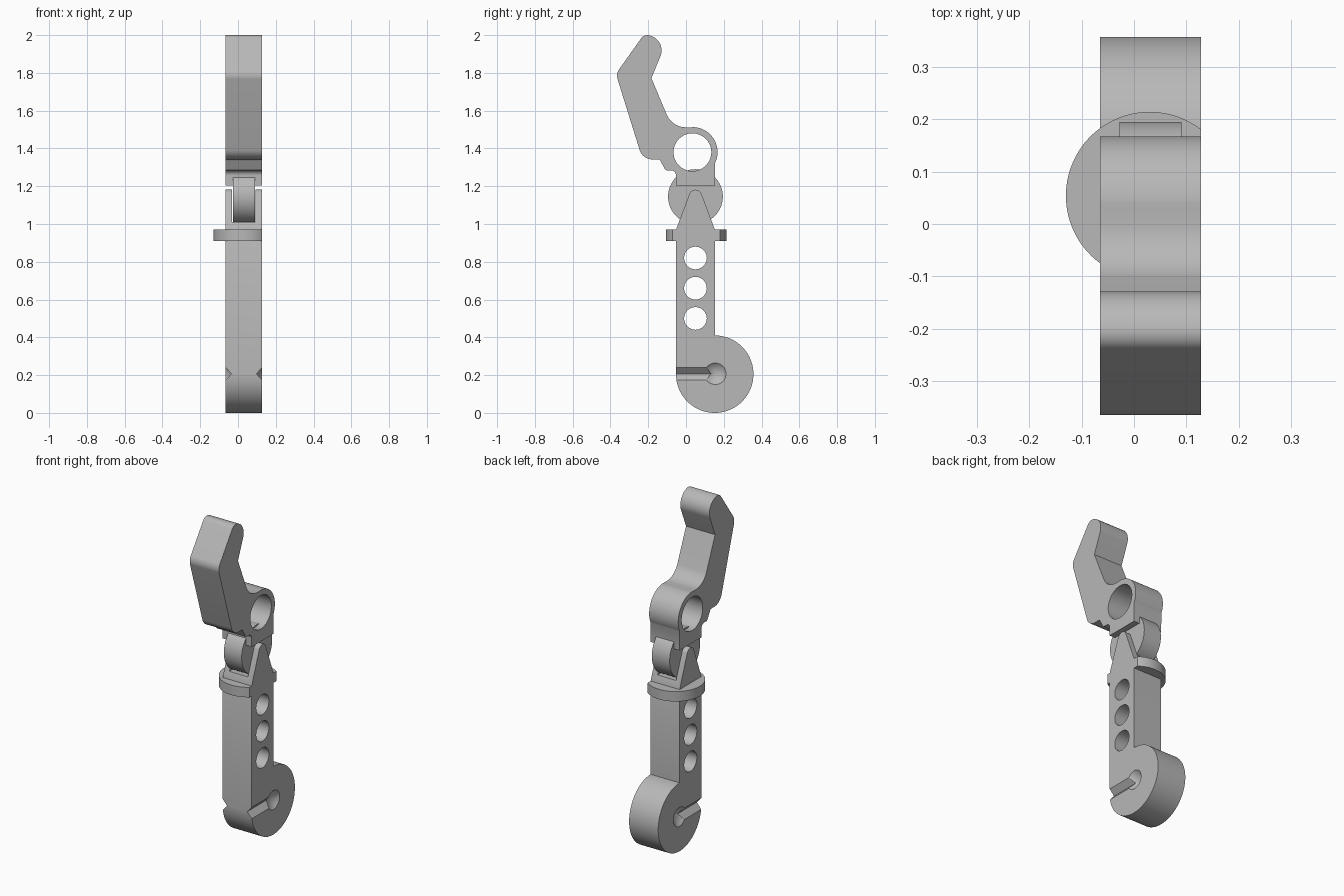
import bpy, bmesh
from math import pi, sin, cos, tan, acos, radians
from mathutils import Vector, Matrix

cube = bpy.data.objects.get("Cube")
if cube:
    bpy.data.objects.remove(cube, do_unlink=True)

grey = bpy.data.materials.new("plain_grey")
grey.use_nodes = True
colour = (0.48, 0.48, 0.48, 1)
grey.diffuse_color = colour
grey.node_tree.nodes["Principled BSDF"].inputs["Base Color"].default_value = colour

X0, X1 = -0.065, 0.128          # side faces of the main parts
XC = (X0 + X1) / 2
PLACE = {"x": lambda a, b, h: (h, a, b),
         "y": lambda a, b, h: (a, h, b),
         "z": lambda a, b, h: (a, b, h)}


def arc(cx, cy, r, start, end, n=48):
    angles = [radians(start + (end - start) * i / n) for i in range(n + 1)]
    return [(cx + r * cos(a), cy + r * sin(a)) for a in angles]


def circle(cx, cy, r, n=48):
    return arc(cx, cy, r, 0, 360, n)[:-1]


def fillet(before, corner, after, r, n=10):
    """Replace a corner by a tangent arc."""
    a, p, b = Vector(before), Vector(corner), Vector(after)
    u, v = (a - p).normalized(), (b - p).normalized()
    half = acos(max(-1, min(1, u.dot(v)))) / 2
    c = p + (u + v).normalized() * r / sin(half)
    s, e = p + u * r / tan(half) - c, p + v * r / tan(half) - c
    return [tuple(c + s.lerp(e, i / n).normalized() * r) for i in range(n + 1)]


def rounded(corners):
    """Round an open run of (a, b, radius) corners; both ends stay put."""
    pts = []
    for i, (a, b, r) in enumerate(corners):
        if r and 0 < i < len(corners) - 1:
            pts += fillet(corners[i - 1][:2], (a, b), corners[i + 1][:2], r)
        else:
            pts.append((a, b))
    return pts


def add_object(name, bm):
    bmesh.ops.recalc_face_normals(bm, faces=bm.faces)
    mesh = bpy.data.meshes.new(name)
    bm.to_mesh(mesh)
    bm.free()
    mesh.materials.append(grey)
    obj = bpy.data.objects.new(name, mesh)
    bpy.context.collection.objects.link(obj)
    return obj


def prism(name, outline, axis, low, high):
    bm = bmesh.new()
    put = PLACE[axis]
    bottom = [bm.verts.new(put(a, b, low)) for a, b in outline]
    top = [bm.verts.new(put(a, b, high)) for a, b in outline]
    bm.faces.new(bottom)
    bm.faces.new(top)
    n = len(outline)
    for i in range(n):
        j = (i + 1) % n
        bm.faces.new((bottom[i], bottom[j], top[j], top[i]))
    return add_object(name, bm)


def cut(obj, cutter):
    cutter.hide_render = True
    mod = obj.modifiers.new("cut", "BOOLEAN")
    mod.operation = "DIFFERENCE"
    mod.solver = "EXACT"
    mod.object = cutter
    bpy.context.view_layer.objects.active = obj
    bpy.ops.object.modifier_apply(modifier=mod.name)
    bpy.data.objects.remove(cutter, do_unlink=True)


def smooth(obj):
    bpy.ops.object.select_all(action="DESELECT")
    obj.select_set(True)
    bpy.context.view_layer.objects.active = obj
    bpy.ops.object.shade_smooth_by_angle(angle=radians(25))


# Lower arm: round foot, straight bar and pointed fork
FRONT, BACK, MID = -0.053, 0.153, 0.05
foot = arc(0.152, 0.205, 0.205, 180, 450, 72)
fork = rounded([(BACK, 0.41, 0), (BACK, 0.97, 0), (MID, 1.245, 0.034),
                (FRONT, 0.97, 0), (FRONT, 0.21, 0)])
lower_arm = prism("lower_arm", foot + fork, "x", X0, X1)

# Three round holes through the bar
for z in (0.5, 0.66, 0.82):
    cut(lower_arm, prism("hole_cutter", circle(MID, z, 0.06), "x", -0.3, 0.3))

# Slot between the fork prongs
slot = [(-0.031, 1.01), (0.093, 1.01), (0.093, 1.4), (-0.031, 1.4)]
cut(lower_arm, prism("slot_cutter", slot, "y", -0.4, 0.4))

# Conical dimple and V groove on each side of the foot
GZ = 0.207
for x, side in ((X1, 1), (X0, -1)):
    bm = bmesh.new()
    bmesh.ops.create_cone(bm, cap_ends=True, segments=40, radius1=0.114,
                          radius2=0, depth=0.1)
    turn = Matrix.Rotation(-side * pi / 2, 4, "Y")
    bmesh.ops.transform(bm, matrix=Matrix.Translation((x, 0.155, GZ)) @ turn,
                        verts=bm.verts)
    cut(lower_arm, add_object("dimple_cutter", bm))
    groove = [(x - 0.03, GZ), (x, GZ - 0.034), (x + 0.03, GZ), (x, GZ + 0.034)]
    cut(lower_arm, prism("groove_cutter", groove, "y", -0.2, 0.15))

# Collar: round flange cut flat on one side
edge = math_angle = acos((X1 - 0.03) / 0.16) * 180 / pi
collar = prism("collar", arc(0.03, 0.054, 0.16, edge, 360 - edge, 72),
               "z", 0.91, 0.97)

# Hinge disc between the prongs
hinge_disc = prism("hinge_disc", circle(MID, 1.145, 0.145, 72),
                   "x", XC - 0.059, XC + 0.059)

# Upper arm: hinge block, ring and bent lever
lever = rounded([
    (BACK, 1.205, 0), (-0.053, 1.205, 0), (-0.053, 1.284, 0.027),
    (-0.108, 1.284, 0.015), (-0.14, 1.342, 0.012), (-0.23, 1.342, 0.07),
    (-0.371, 1.795, 0.06), (-0.222, 2.005, 0.04), (-0.1, 1.975, 0.08),
    (-0.183, 1.772, 0), (-0.074, 1.512, 0.11), (0.03, 1.512, 0)])
ring = arc(0.034, 1.38, 0.133, 87, -26, 36)
upper_arm = prism("upper_arm", lever + ring, "x", X0, X1)
cut(upper_arm, prism("ring_cutter", circle(0.034, 1.38, 0.1, 64), "x", -0.3, 0.3))

for part in (lower_arm, collar, hinge_disc, upper_arm):
    smooth(part)
